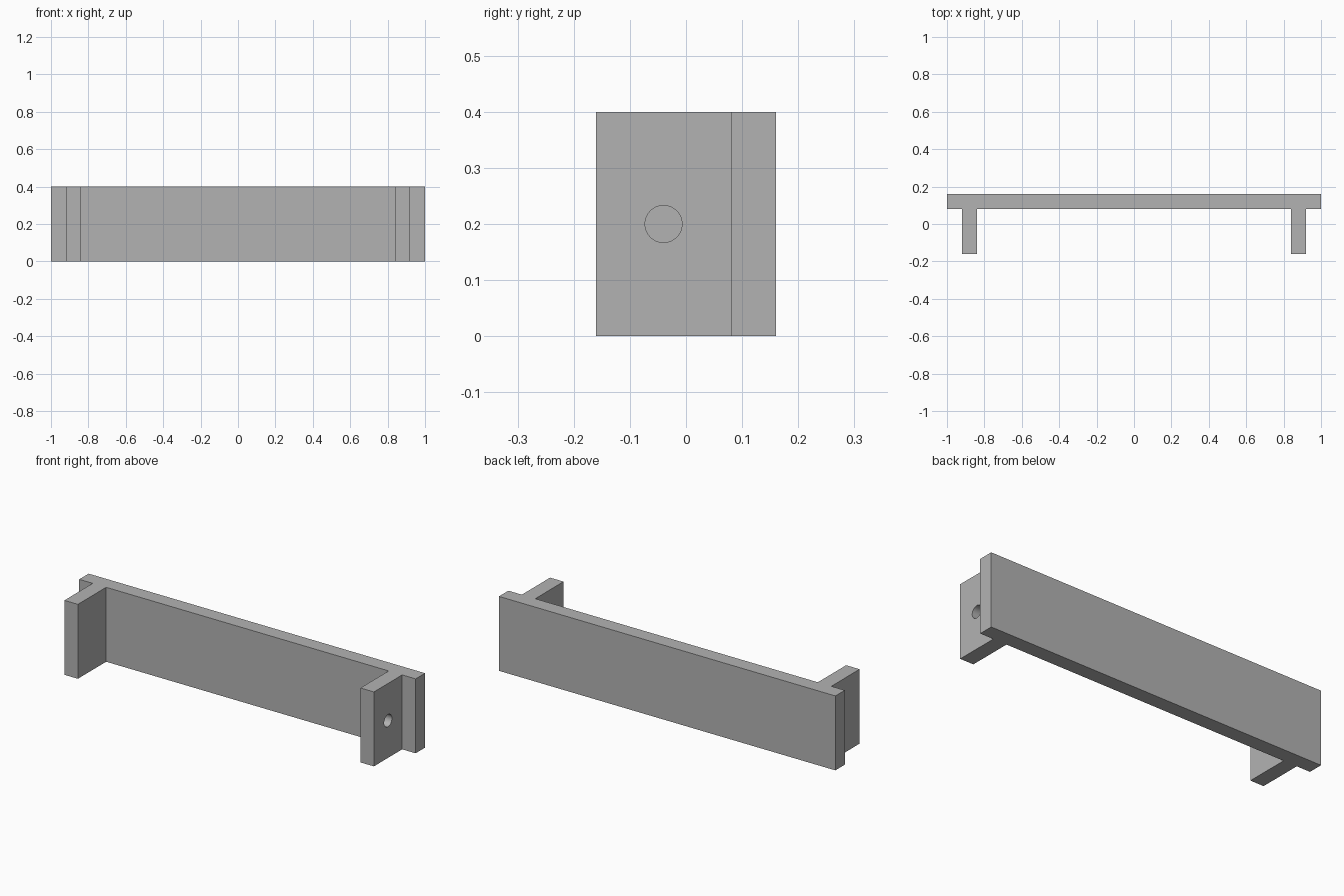
import bpy

if "Cube" in bpy.data.objects:
    bpy.data.objects.remove(bpy.data.objects["Cube"], do_unlink=True)

HEIGHT = 0.4

# Plain grey finish
grey = bpy.data.materials.new("plain_grey")
grey.use_nodes = True
colour = (0.45, 0.45, 0.45, 1)
grey.diffuse_color = colour
grey.node_tree.nodes["Principled BSDF"].inputs["Base Color"].default_value = colour


def extrude_bracket(name, outline):
    """Extrude a plan outline up to the bracket height."""
    n = len(outline)
    verts = [(x, y, z) for z in (0, HEIGHT) for x, y in outline]
    faces = [tuple(reversed(range(n))), tuple(range(n, 2 * n))]
    faces += [(i, (i + 1) % n, (i + 1) % n + n, i + n) for i in range(n)]
    mesh = bpy.data.meshes.new(name)
    mesh.from_pydata(verts, [], faces)
    mesh.materials.append(grey)
    obj = bpy.data.objects.new(name, mesh)
    bpy.context.collection.objects.link(obj)
    return obj


# Back plate and two flanges as one mirrored plan outline
half = [(0.84, 0.08), (0.84, -0.16), (0.92, -0.16), (0.92, 0.08), (1, 0.08), (1, 0.16)]
outline = half + [(-x, y) for x, y in reversed(half)]
bracket = extrude_bracket("bracket", outline)

# Round hole through the left flange only
bpy.ops.mesh.primitive_cylinder_add(vertices=48, radius=0.033, depth=0.2,
                                    location=(0.88, -0.04, HEIGHT / 2),
                                    rotation=(0, 1.5707963, 0))
cutter = bpy.context.object
cutter.name = "hole_cutter"
cutter.data.materials.append(grey)
cutter.hide_render = True
cutter.hide_set(True)

hole = bracket.modifiers.new("flange_hole", 'BOOLEAN')
hole.operation = 'DIFFERENCE'
hole.solver = 'EXACT'
hole.object = cutter

# Bake the hole and smooth only its wall
bpy.context.view_layer.objects.active = bracket
bracket.select_set(True)
bpy.ops.object.modifier_apply(modifier=hole.name)
bpy.data.objects.remove(cutter, do_unlink=True)
bpy.ops.object.shade_smooth_by_angle(angle=0.5)
